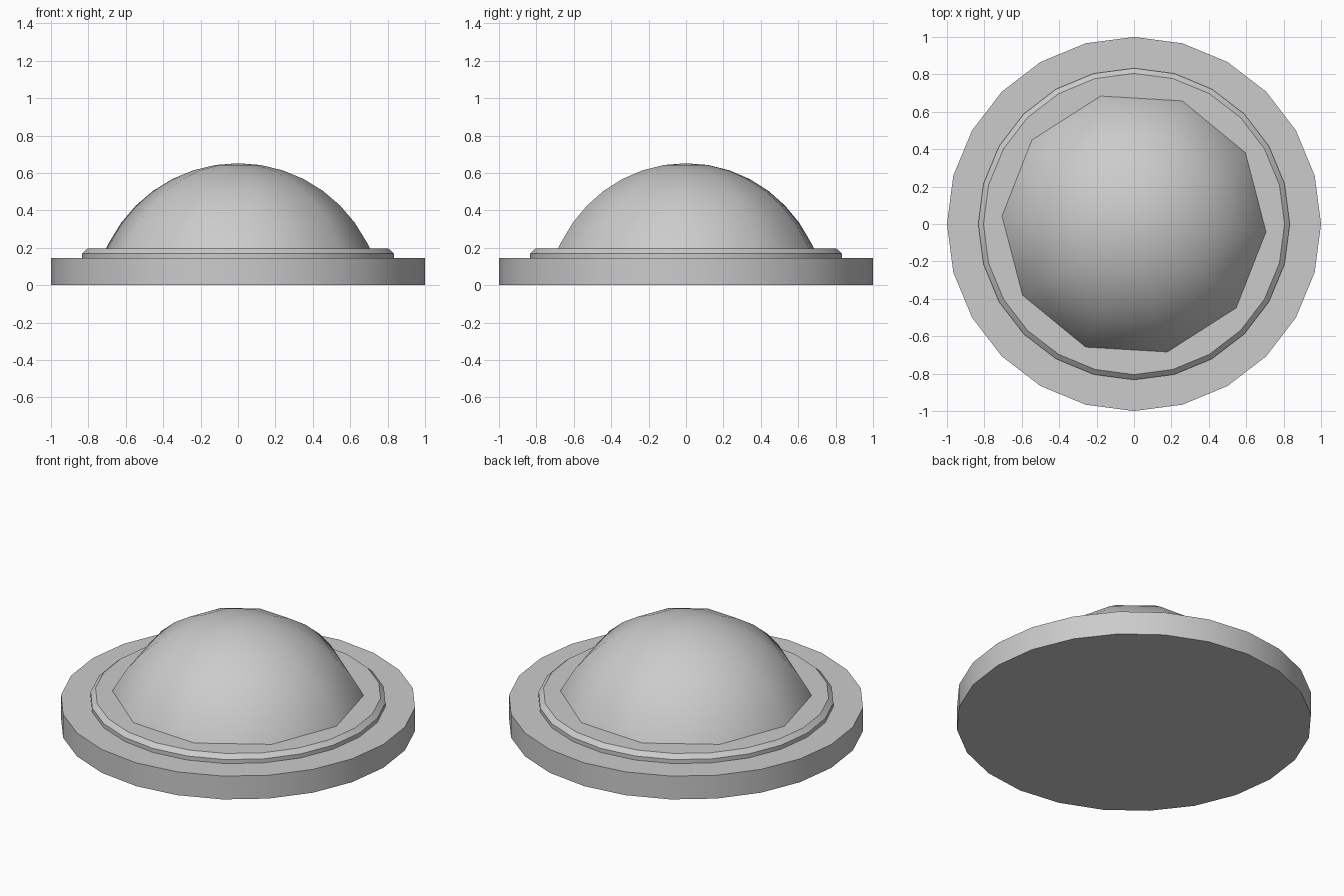
import bpy, bmesh
from math import sin, cos, radians, pi

if "Cube" in bpy.data.objects:
    bpy.data.objects.remove(bpy.data.objects["Cube"])


def lathe(name, profile, sides, turn=0.0, smooth_angle=30):
    """Closed solid of revolution from (radius, z) points, bottom to top."""
    bm = bmesh.new()
    rings = []
    for r, z in profile:
        if r == 0:
            rings.append([bm.verts.new((0, 0, z))] * sides)
        else:
            rings.append([bm.verts.new((r * cos(turn + 2 * pi * i / sides),
                                        r * sin(turn + 2 * pi * i / sides), z))
                          for i in range(sides)])
    for a, b in zip(rings, rings[1:]):
        for i in range(sides):
            j = (i + 1) % sides
            quad = [a[i], a[j], b[j], b[i]]
            bm.faces.new(list(dict.fromkeys(quad)))
    bm.faces.new(rings[0][::-1])
    if profile[-1][0] > 0:
        bm.faces.new(rings[-1])
    bmesh.ops.recalc_face_normals(bm, faces=bm.faces)
    mesh = bpy.data.meshes.new(name)
    bm.to_mesh(mesh)
    bm.free()
    obj = bpy.data.objects.new(name, mesh)
    bpy.context.collection.objects.link(obj)
    bpy.ops.object.select_all(action='DESELECT')
    obj.select_set(True)
    bpy.context.view_layer.objects.active = obj
    bpy.ops.object.shade_smooth_by_angle(angle=radians(smooth_angle))
    return obj


# Wide flat base disc
lathe("base_plate", [(1, 0), (1, 0.145)], 24)

# Raised collar with a chamfered top edge
lathe("collar", [(0.833, 0.145), (0.833, 0.17), (0.805, 0.195)], 24)

# Ten-sided smooth dome: cap of a sphere whose centre lies below the base
R, CZ = 0.774, -0.122
dome = [(0.707, 0.195)]
dome += [(R * sin(radians(a)), CZ + R * cos(radians(a))) for a in range(63, 0, -9)]
dome.append((0, CZ + R))
lathe("dome", dome, 10, turn=radians(-3.4), smooth_angle=60)
